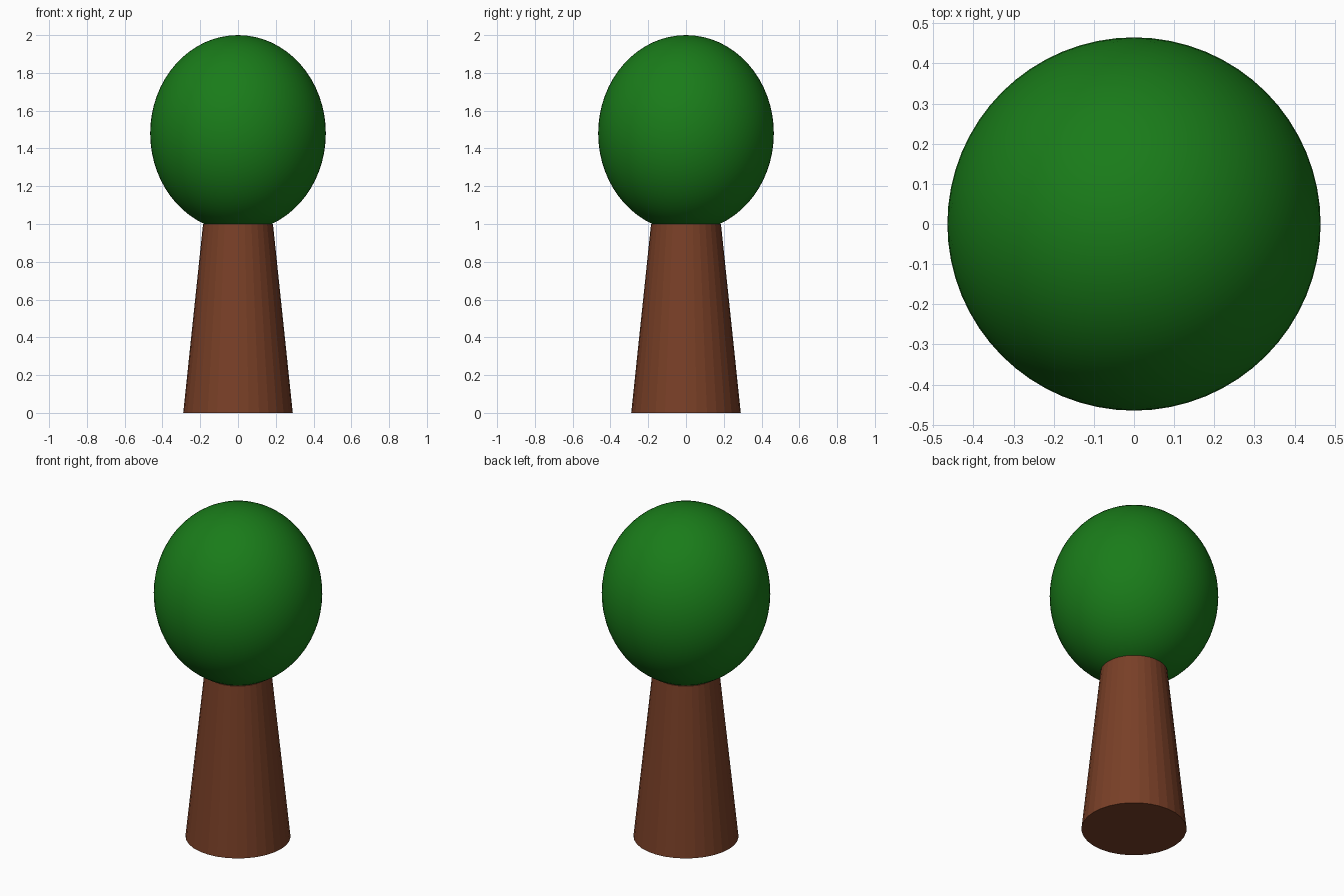
import bpy

if "Cube" in bpy.data.objects:
    bpy.data.objects.remove(bpy.data.objects["Cube"])


def paint(obj, name, color):
    mat = bpy.data.materials.new(name)
    mat.diffuse_color = color
    mat.use_nodes = True
    mat.node_tree.nodes["Principled BSDF"].inputs["Base Color"].default_value = mat.diffuse_color
    obj.data.materials.append(mat)


# Tapered, faceted trunk
bpy.ops.mesh.primitive_cone_add(vertices=32, radius1=0.29, radius2=0.185,
                                depth=1.0, location=(0, 0, 0.5))
trunk = bpy.context.object
trunk.name = "trunk"
paint(trunk, "bark_brown", (0.19, 0.05, 0.02, 1))

# Smooth, slightly tall leafy crown, sunk a little into the trunk top
bpy.ops.mesh.primitive_uv_sphere_add(segments=64, ring_count=32, radius=1,
                                     location=(0, 0, 1.48))
crown = bpy.context.object
crown.name = "crown"
crown.scale = (0.465, 0.465, 0.52)
bpy.ops.object.transform_apply(location=False, rotation=False, scale=True)
bpy.ops.object.shade_smooth()
paint(crown, "leaf_green", (0.01, 0.2, 0.01, 1))
